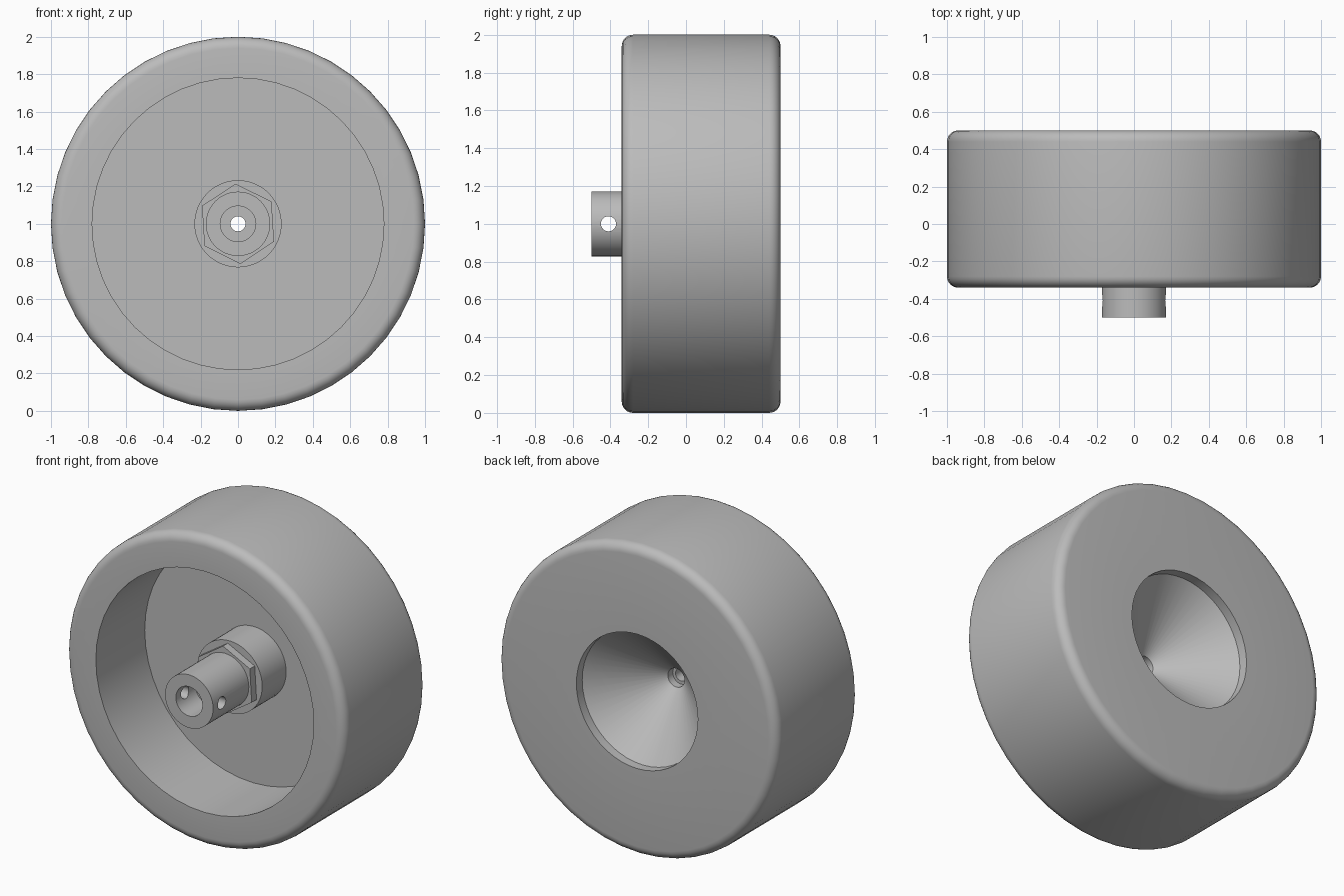
import bpy, bmesh, math
from math import cos, sin, pi, radians

cube = bpy.data.objects.get("Cube")
if cube:
    bpy.data.objects.remove(cube, do_unlink=True)

grey = bpy.data.materials.new("plain grey")
grey.use_nodes = True
colour = (0.5, 0.5, 0.5, 1)
grey.diffuse_color = colour
grey.node_tree.nodes["Principled BSDF"].inputs["Base Color"].default_value = colour

AXLE_Z = 1.0


def lathe(name, profile, sides, closed=True, turn=0.0):
    """Revolve (radius, y) points about the axle, which runs along y."""
    bm = bmesh.new()
    rings = []
    for r, y in profile:
        angles = [turn + 2 * pi * i / sides for i in range(sides)]
        rings.append([bm.verts.new((r * cos(a), y, AXLE_Z + r * sin(a))) for a in angles])
    pairs = list(zip(rings, rings[1:]))
    if closed:
        pairs.append((rings[-1], rings[0]))
    for a, b in pairs:
        for i in range(sides):
            j = (i + 1) % sides
            bm.faces.new((a[i], a[j], b[j], b[i]))
    # Outward winding follows the direction of the profile
    area = sum(p[0] * q[1] - q[0] * p[1] for p, q in zip(profile, profile[1:] + profile[:1]))
    if area > 0:
        bmesh.ops.reverse_faces(bm, faces=bm.faces[:])
    mesh = bpy.data.meshes.new(name)
    bm.to_mesh(mesh)
    bm.free()
    mesh.materials.append(grey)
    obj = bpy.data.objects.new(name, mesh)
    bpy.context.collection.objects.link(obj)
    return obj


def smooth(obj, angle=30):
    bpy.ops.object.select_all(action='DESELECT')
    bpy.context.view_layer.objects.active = obj
    obj.select_set(True)
    bpy.ops.object.shade_smooth_by_angle(angle=radians(angle))


def rounded(r, y, start, radius=0.06, steps=6):
    """Quarter-circle corner points around a centre."""
    angles = [start + pi / 2 * i / steps for i in range(steps + 1)]
    return [(r + radius * cos(a), y + radius * sin(a)) for a in angles]


FRONT, BACK, FLOOR, BOSS = -0.34, 0.5, 0.16, -0.085
SHAFT_R, BORE_R = 0.172, 0.04

# Wheel: boss, front recess, rounded tread, back cone and axle bore
wheel_profile = [(SHAFT_R, BOSS), (0.233, BOSS), (0.233, FLOOR), (0.78, FLOOR), (0.78, FRONT)]
wheel_profile += rounded(0.94, FRONT + 0.06, -pi / 2)
wheel_profile += rounded(0.94, BACK - 0.06, 0)
wheel_profile += [(0.435, BACK), (0.435, 0.44), (0.06, 0.1), (0.06, 0.05),
                  (BORE_R, 0.05), (BORE_R, BOSS)]
wheel = lathe("wheel", wheel_profile, 48, closed=False)
smooth(wheel)

# Shaft: a tube with a wide socket in its front end
shaft = lathe("shaft", [(BORE_R, BOSS), (BORE_R, -0.3), (0.095, -0.3),
                        (0.095, -0.5), (SHAFT_R, -0.5), (SHAFT_R, BOSS)], 48)

# Pin hole drilled sideways through the shaft
bpy.ops.mesh.primitive_cylinder_add(vertices=24, radius=0.04, depth=0.6,
                                    location=(0, -0.41, AXLE_Z), rotation=(0, pi / 2, 0))
drill = bpy.context.object
drill.name = "pin_hole_cutter"
drill.data.materials.append(grey)
cut = shaft.modifiers.new("pin_hole", 'BOOLEAN')
cut.object = drill
cut.solver = 'EXACT'
bpy.context.view_layer.objects.active = shaft
bpy.ops.object.modifier_apply(modifier=cut.name)
bpy.data.objects.remove(drill, do_unlink=True)
smooth(shaft)

# Thin hexagonal nut seated against the boss
lathe("hex_nut", [(0.12, BOSS), (0.12, -0.135), (0.215, -0.135), (0.215, BOSS)],
      6, turn=radians(93.5))
